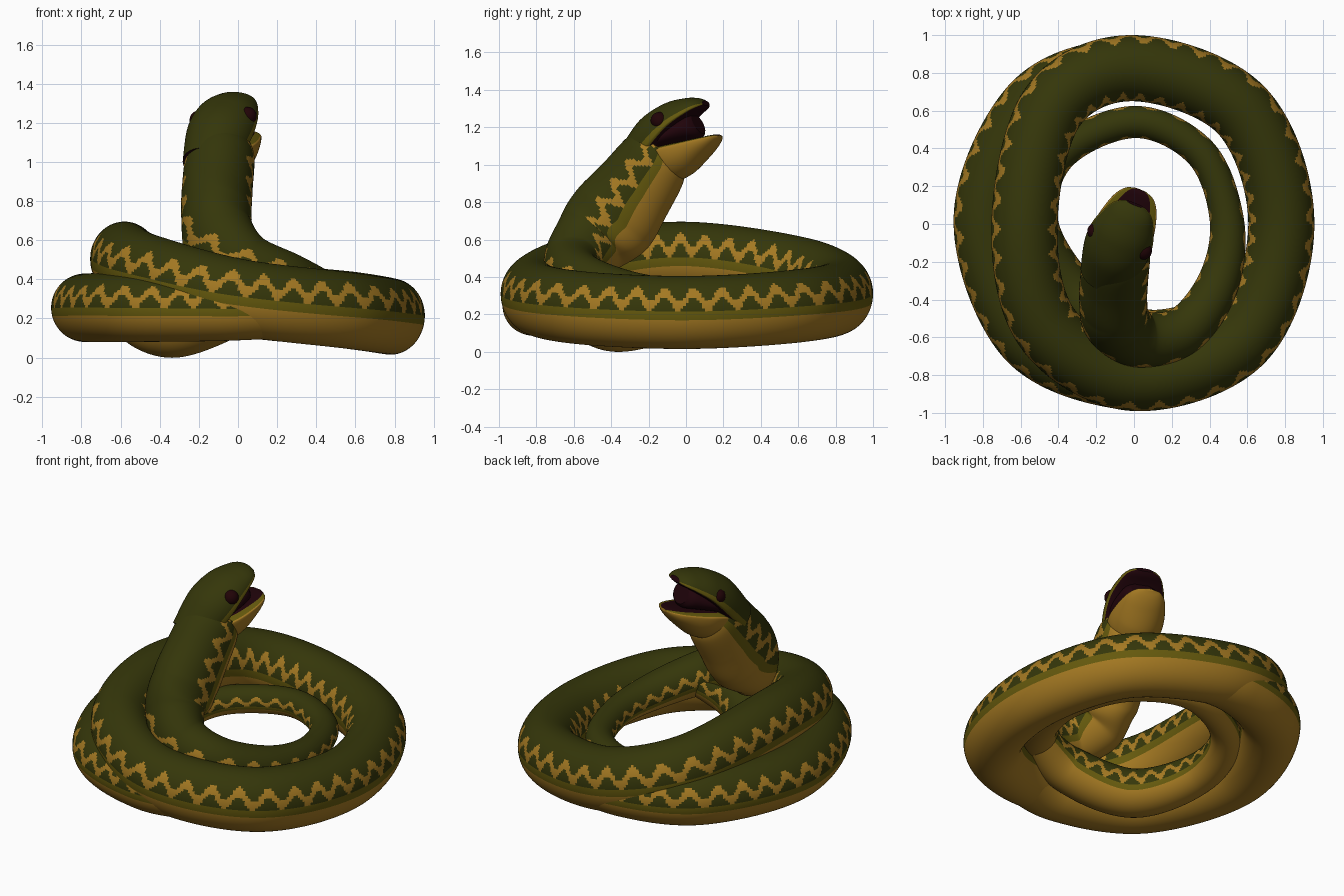
import bpy, bmesh, math
from mathutils import Vector

if "Cube" in bpy.data.objects:
    bpy.data.objects.remove(bpy.data.objects["Cube"])


def material(name, rgb):
    m = bpy.data.materials.new(name)
    m.diffuse_color = (*rgb, 1)
    m.use_nodes = True
    m.node_tree.nodes["Principled BSDF"].inputs["Base Color"].default_value = m.diffuse_color
    return m


GREEN, TAN, OLIVE, MOUTH, EYE = range(5)
MATS = [material("dark green", (0.035, 0.037, 0.003)),
        material("tan yellow", (0.37, 0.19, 0.016)),
        material("olive", (0.13, 0.1, 0.004)),
        material("dark mouth", (0.014, 0.001, 0.003)),
        material("eye maroon", (0.015, 0.001, 0.002))]


def catmull(pts, closed):
    """Dense smooth rows through control rows (x, y, z, width, up, down)."""
    P = [Vector(p) for p in pts]
    n = len(P)
    out = []
    for i in range(n if closed else n - 1):
        if closed:
            a, b, c, d = (P[(i + k) % n] for k in (-1, 0, 1, 2))
        else:
            a, b, c, d = P[max(i - 1, 0)], P[i], P[i + 1], P[min(i + 2, n - 1)]
        for k in range(40):
            t = k / 40
            out.append(0.5 * (2 * b + (c - a) * t + (2 * a - 5 * b + 4 * c - d) * t * t
                              + (3 * b - a - 3 * c + d) * t ** 3))
    out.append(P[0] if closed else P[-1])
    return out


def resample(rows, step):
    """Rows at an even spacing along the path."""
    dist = [0.0]
    for a, b in zip(rows, rows[1:]):
        dist.append(dist[-1] + (Vector(b[:3]) - Vector(a[:3])).length)
    n = max(4, round(dist[-1] / step))
    res, j = [], 0
    for i in range(n + 1):
        s = dist[-1] * i / n
        while j < len(rows) - 2 and dist[j + 1] < s:
            j += 1
        t = (s - dist[j]) / max(dist[j + 1] - dist[j], 1e-9)
        res.append(rows[j].lerp(rows[j + 1], t))
    return res, dist[-1] / n


def loft(name, pts, rule, closed=False, sides=80, step=0.012):
    """Sweep an oval along a path; rule(v, s) colours by height in the section and length."""
    rows, ds = resample(catmull(pts, closed), step)
    if closed:
        rows.pop()
    n = len(rows)
    bm = bmesh.new()
    rings = []
    for i, r in enumerate(rows):
        a = rows[(i - 1) % n if closed else max(i - 1, 0)]
        b = rows[(i + 1) % n if closed else min(i + 1, n - 1)]
        tan = (Vector(b[:3]) - Vector(a[:3])).normalized()
        side = tan.cross(Vector((0, 0, 1))).normalized()
        up = side.cross(tan)
        ring = []
        for k in range(sides):
            ang = 2 * math.pi * k / sides
            c, q = math.cos(ang), math.sin(ang)
            ring.append(bm.verts.new(Vector(r[:3]) + side * q * r[3] + up * c * (r[4] if c > 0 else r[5])))
        rings.append(ring)
    for i in range(n if closed else n - 1):
        A, B = rings[i], rings[(i + 1) % n]
        for k in range(sides):
            m = (k + 1) % sides
            f = bm.faces.new((A[k], A[m], B[m], B[k]))
            f.smooth = True
            f.material_index = rule(math.cos(2 * math.pi * (k + 0.5) / sides), (i + 0.5) * ds)
    if not closed:
        for ring, s in ((rings[0], 0), (rings[-1], n * ds)):
            bm.faces.new(ring).material_index = rule(-0.5, s)
    bmesh.ops.recalc_face_normals(bm, faces=bm.faces)
    me = bpy.data.meshes.new(name)
    bm.to_mesh(me)
    bm.free()
    for m in MATS:
        me.materials.append(m)
    ob = bpy.data.objects.new(name, me)
    bpy.context.collection.objects.link(ob)
    return ob


def skin(v, s):
    """Green back, tan zigzag, olive band and tan belly."""
    wave = math.sin(2 * math.pi * s / 0.135)
    if v < -0.2 or abs(v - 0.34 - 0.2 * wave) < 0.14:
        return TAN
    return OLIVE if v < 0.03 else GREEN


def inner_skin(v, s):
    return skin(v + 0.15, s)


def upper_skin(v, s):
    return MOUTH if v < -0.3 else OLIVE if v < 0.12 else GREEN


def lower_skin(v, s):
    return MOUTH if v > 0.7 else OLIVE if v > 0.3 else TAN


# big tilted outer coil
R = (0.175, 0.19, 0.2)
loft("outer_coil", [p + R for p in (
    (0.78, 0, 0.215), (0.57, 0.6, 0.25), (0, 0.825, 0.31), (-0.43, 0.62, 0.42),
    (-0.58, 0, 0.505), (-0.46, -0.55, 0.44), (0, -0.815, 0.315), (0.57, -0.61, 0.245))],
    skin, closed=True)

# lower coil peeking out on the left
loft("lower_coil", [p + (w, w, w) for p, w in (
    ((0.55, 0.59, 0.24), 0.13), ((0.28, 0.75, 0.255), 0.145), ((-0.12, 0.81, 0.265), 0.165),
    ((-0.54, 0.61, 0.26), 0.175), ((-0.78, 0.03, 0.255), 0.175), ((-0.57, -0.58, 0.255), 0.175),
    ((-0.1, -0.81, 0.25), 0.165), ((0.28, -0.76, 0.245), 0.145), ((0.55, -0.6, 0.23), 0.13))], skin)

# inner coil rising into the neck
loft("inner_coil_and_neck", [
    (0.28, -0.53, 0.36, 0.1, 0.1, 0.1), (0.02, -0.58, 0.27, 0.14, 0.14, 0.14),
    (-0.32, -0.38, 0.145, 0.145, 0.145, 0.145), (-0.52, 0, 0.2, 0.12, 0.12, 0.12),
    (-0.4, 0.36, 0.25, 0.09, 0.09, 0.09), (0, 0.54, 0.28, 0.085, 0.085, 0.085),
    (0.35, 0.38, 0.28, 0.085, 0.085, 0.085), (0.49, 0.03, 0.29, 0.09, 0.09, 0.09),
    (0.45, -0.3, 0.32, 0.11, 0.11, 0.11), (0.27, -0.56, 0.4, 0.13, 0.13, 0.14),
    (0.04, -0.61, 0.48, 0.15, 0.16, 0.18), (-0.09, -0.52, 0.6, 0.175, 0.2, 0.23),
    (-0.11, -0.41, 0.73, 0.18, 0.22, 0.27), (-0.105, -0.29, 0.88, 0.18, 0.2, 0.24),
    (-0.09, -0.17, 1.03, 0.175, 0.185, 0.2), (-0.08, -0.12, 1.09, 0.15, 0.15, 0.14)], inner_skin)

# head, turned a little to the right
FWD, SIDE, BASE = Vector((0.38, 0.92, 0)), Vector((0.92, -0.38, 0)), Vector((-0.08, -0.1, 0))


def head(*rows):
    return [tuple(BASE + FWD * s + Vector((0, 0, z))) + (w, u, d) for s, z, w, u, d in rows]


loft("upper_jaw", head(
    (-0.18, 0.98, 0.14, 0.13, 0.08), (-0.04, 1.12, 0.175, 0.16, 0.05),
    (0.06, 1.215, 0.17, 0.135, 0.03), (0.15, 1.28, 0.135, 0.09, 0.02),
    (0.2, 1.312, 0.1, 0.052, 0.02), (0.225, 1.325, 0.05, 0.02, 0.01)), upper_skin)
loft("lower_jaw", head(
    (-0.14, 1.02, 0.13, 0.06, 0.13), (0, 1.075, 0.162, 0.03, 0.17),
    (0.1, 1.1, 0.158, 0.025, 0.155), (0.22, 1.13, 0.125, 0.02, 0.085),
    (0.285, 1.147, 0.08, 0.015, 0.035), (0.305, 1.15, 0.03, 0.008, 0.01)), lower_skin)
loft("mouth_lining", head(
    (-0.06, 1.11, 0.155, 0.04, 0.04), (0.04, 1.16, 0.148, 0.055, 0.06),
    (0.11, 1.19, 0.13, 0.07, 0.07), (0.16, 1.21, 0.105, 0.075, 0.075),
    (0.18, 1.22, 0.07, 0.06, 0.06)), lambda v, s: MOUTH, sides=32)

# eyes, one on each side
for label, sign, z in (("right", 1, 1.235), ("left", -1, 1.215)):
    bpy.ops.mesh.primitive_uv_sphere_add(
        segments=24, ring_count=16, radius=0.047,
        location=BASE + FWD * 0.01 + SIDE * 0.135 * sign + Vector((0, 0, z)))
    eye = bpy.context.object
    eye.name = label + "_eye"
    eye.data.materials.append(MATS[EYE])
    bpy.ops.object.shade_smooth_by_angle()
